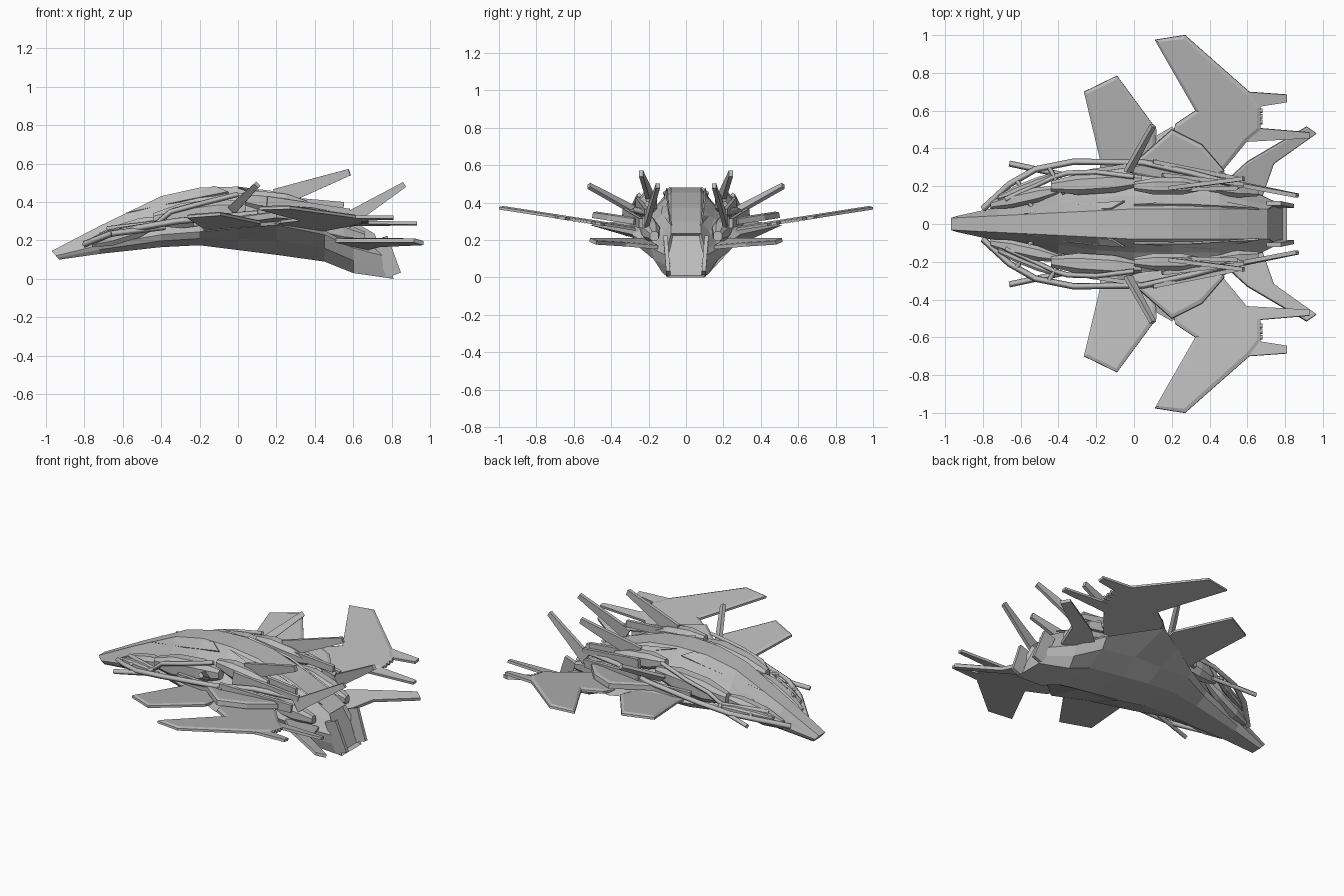
import bpy, bmesh
from mathutils import Vector

cube = bpy.data.objects.get("Cube")
if cube:
    bpy.data.objects.remove(cube, do_unlink=True)

GREY = (.5, .5, .5, 1)
grey = bpy.data.materials.new("hull grey")
grey.use_nodes = True
grey.diffuse_color = GREY
grey.node_tree.nodes["Principled BSDF"].inputs["Base Color"].default_value = GREY


def finish(name, data, mirror=True):
    data.materials.append(grey)
    part = bpy.data.objects.new(name, data)
    bpy.context.collection.objects.link(part)
    if mirror:
        modifier = part.modifiers.new("mirror", 'MIRROR')
        modifier.use_axis = (False, True, False)
        modifier.use_mirror_merge = False


def from_bmesh(name, bm, mirror=True):
    bmesh.ops.recalc_face_normals(bm, faces=bm.faces)
    mesh = bpy.data.meshes.new(name)
    bm.to_mesh(mesh)
    bm.free()
    finish(name, mesh, mirror)


def loft(name, rings, mirror=True, recess=0):
    """Skin a list of equal rings of points; optionally recess the last cap."""
    bm = bmesh.new()
    rows = [[bm.verts.new(point) for point in ring] for ring in rings]
    for near, far in zip(rows, rows[1:]):
        for i in range(len(near)):
            bm.faces.new((near[i - 1], near[i], far[i], far[i - 1]))
    bm.faces.new(rows[0])
    cap = bm.faces.new(rows[-1])
    if recess:
        bmesh.ops.recalc_face_normals(bm, faces=bm.faces)
        bmesh.ops.inset_region(bm, faces=[cap], thickness=.015)
        bmesh.ops.translate(bm, verts=cap.verts, vec=(-recess, 0, 0))
    from_bmesh(name, bm, mirror)


def panel(name, outline, thick, border=0):
    """Flat plate through points, with a sloped border on its upper face."""
    points = [Vector(point) for point in outline]
    normal = Vector()
    for i in range(len(points)):
        normal += points[i - 1].cross(points[i])
    normal.normalize()
    if normal.z < 0:
        points.reverse()
        normal.negate()
    bm = bmesh.new()
    low = [bm.verts.new(point - normal * thick / 2) for point in points]
    top = [bm.verts.new(point + normal * thick / 2) for point in points]
    bm.faces.new(low[::-1])
    cap = bm.faces.new(top)
    for i in range(len(points)):
        bm.faces.new((low[i - 1], low[i], top[i], top[i - 1]))
    if border:
        bm.normal_update()
        bmesh.ops.inset_region(bm, faces=[cap], thickness=border, depth=border * .4)
    from_bmesh(name, bm)


def blade(name, root, tip, root_chord, tip_chord):
    """Upright tapered plate running from a root centre to a tip centre."""
    root, tip = Vector(root), Vector(tip)
    chord = (tip - root).cross(Vector((0, 1, 0))).normalized()
    wide, narrow = chord * root_chord / 2, chord * tip_chord / 2
    panel(name, [root + wide, tip + narrow, tip - narrow, root - wide], .022)


def rail(name, path, radius):
    curve = bpy.data.curves.new(name, 'CURVE')
    curve.dimensions = '3D'
    curve.bevel_depth = radius
    curve.bevel_resolution = 0
    curve.use_fill_caps = True
    spline = curve.splines.new('POLY')
    spline.points.add(len(path) - 1)
    for point, position in zip(spline.points, path):
        point.co = (*position, 1)
    finish(name, curve)


def pod(name, start, end, width, height):
    """Eight-sided housing, full in the middle and half size at its ends."""
    start, end = Vector(start), Vector(end)
    section = [(-1, -.5), (-.5, -1), (.5, -1), (1, -.5), (1, .5), (.5, 1), (-.5, 1), (-1, .5)]
    rings = []
    for along, scale in ((0, .5), (.3, 1), (.7, 1), (1, .5)):
        centre = start.lerp(end, along)
        rings.append([centre + Vector((0, u * width, v * height)) * scale for u, v in section])
    loft(name, rings)


def dihedral(planform, lift=0):
    """Place a wing planform on its upswept plane."""
    return [(x, y, .215 + .155 * y + lift) for x, y in planform]


def mix(start, end, amount):
    return start + (end - start) * amount


# Fuselage stations: x, spine height, chine half width, chine height, keel height
stations = [
    (-.97, .145, .04, .12, .1),
    (-.72, .275, .09, .175, .13),
    (-.4, .43, .18, .23, .165),
    (-.2, .475, .28, .245, .175),
    (0, .48, .4, .265, .15),
    (.2, .455, .515, .28, .125),
    (.45, .37, .29, .23, .09),
    (.6, .3, .19, .16, .03),
    (.71, .235, .11, .12, 0),
]
rings = []
for x, spine, chine, chine_z, keel in stations:
    spine_y = .08 + .05 * min(x, 0)
    shoulder_y = spine_y + min(.07, .4 * (chine - spine_y))
    flank_y = shoulder_y + min(.1, .6 * (chine - shoulder_y))
    belly_y = min(.25, .9 * chine)
    keel_y = min(.13 + .1 * min(x, 0), belly_y)
    half = [(spine_y, spine), (shoulder_y, mix(spine, chine_z, .4)),
            (flank_y, mix(spine, chine_z, .8)), (chine, chine_z),
            (belly_y, mix(chine_z, keel, .5)), (keel_y, keel)]
    # Nose and exhaust faces lean backward toward the keel
    slant = .04 if spine < .2 else .1 if keel == 0 else 0
    side = [(x + slant * (spine - z) / (spine - keel), y, z) for y, z in half]
    rings.append(side + [(a, -y, z) for a, y, z in reversed(side)])
loft("fuselage", rings, mirror=False, recess=.02)

# Exhaust surround
blade("exhaust_side", (.74, .11, .21), (.81, .095, .02), .08, .08)

# Spine ridges flanking the canopy
panel("canopy_ridge", [(-.58, .05, .34), (-.12, .08, .48), (-.05, .12, .45), (-.3, .1, .4)], .012)
panel("rear_ridge", [(0, .1, .475), (.3, .1, .42), (.66, .08, .28), (.4, .13, .34)], .012)

# Main wings
panel("fore_wing", dihedral([(-.18, .25), (-.18, .34), (-.265, .7), (-.09, .785),
                             (.12, .5), (.1, .25)]), .014, border=.02)
panel("rear_wing", dihedral([(.15, .3), (.22, .53), (.325, .6), (.11, .975), (.27, 1), (.61, .7),
                             (.67, .62), (.67, .5), (.6, .44), (.46, .27)]), .014, border=.02)
panel("wing_root_cover", dihedral([(-.05, .28), (.2, .5), (.36, .42), (.48, .28), (.3, .2)],
                                  lift=.04), .03, border=.02)
panel("outer_prong", dihedral([(.6, .7), (.81, .685), (.81, .645), (.65, .62)]), .016)
panel("inner_prong", dihedral([(.63, .51), (.93, .485), (.93, .455), (.58, .435)]), .016)

# Trailing edge vents between the prongs
for i in range(3):
    y = .54 + i * .03
    rail("wing_vent", dihedral([(.64, y), (.68, y)]), .012)

# Lower tail winglets
panel("tail_winglet", [(.48, .22, .2), (.6, .33, .2), (.915, .515, .2), (.965, .48, .185),
                       (.74, .32, .175), (.68, .15, .16)], .02, border=.008)

# Raised fins, struts and blades
blade("dorsal_fin", (.2, .19, .42), (.58, .24, .555), .1, .035)
blade("rear_fin", (.56, .21, .3), (.865, .15, .49), .08, .03)
blade("side_strut", (-.03, .28, .36), (.1, .52, .49), .05, .03)
blade("outer_blade", (.15, .26, .39), (.58, .21, .35), .08, .03)
blade("inner_blade", (.15, .18, .41), (.55, .19, .38), .05, .04)

# Outward facing shrouds
blade("fore_skirt", (-.23, .28, .3), (.12, .33, .31), .05, .06)
blade("rear_skirt", (.1, .33, .33), (.55, .24, .29), .08, .05)

# Side housings
pod("front_intake", (-.76, .1, .19), (-.4, .18, .3), .04, .05)
pod("engine_pod", (-.44, .2, .31), (.04, .23, .37), .055, .065)
pod("shoulder_pod", (0, .2, .42), (.36, .2, .38), .045, .05)
pod("rear_pod", (.3, .22, .3), (.66, .17, .22), .045, .05)
pod("cheek_block", (-.72, .14, .23), (-.42, .26, .28), .025, .02)

# Curved rails along the flanks
rail("outer_rail", [(-.8, .08, .18), (-.66, .21, .235), (-.52, .29, .265), (-.32, .33, .3),
                    (.05, .325, .335), (.3, .27, .36), (.56, .2, .34)], .017)
rail("inner_rail", [(-.68, .13, .26), (-.42, .25, .29), (-.35, .27, .35),
                    (-.2, .275, .39), (0, .25, .44)], .014)
rail("side_antenna", [(-.66, .32, .235), (-.38, .26, .27)], .016)

# Stubby braces joining rails to the hull
for x, y, z in ((-.62, .23, .25), (-.45, .3, .28)):
    rail("rail_brace", [(x, y, z), (x + .08, y - .14, z + .03)], .012)
